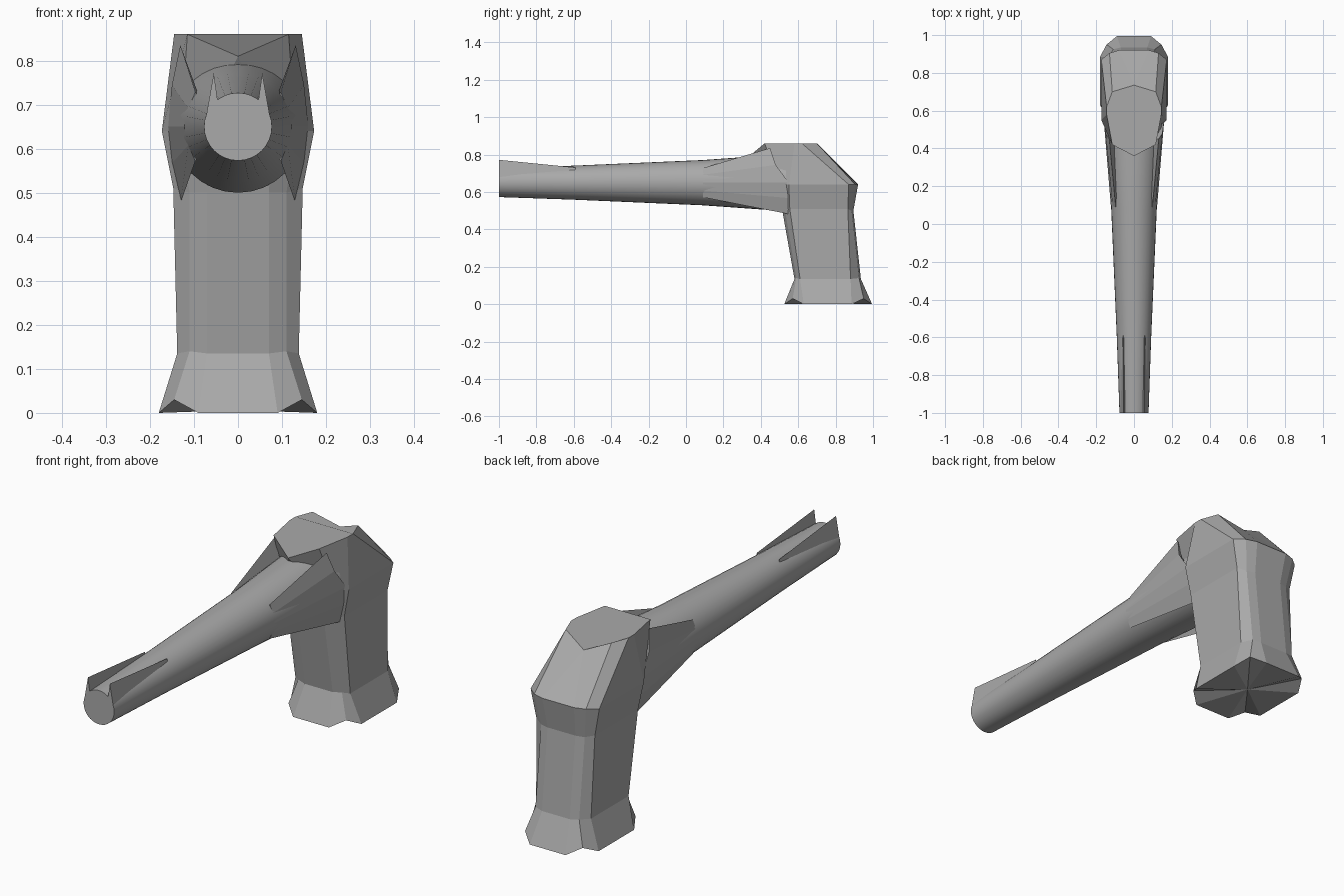
import bpy, bmesh, math

if "Cube" in bpy.data.objects:
    bpy.data.objects.remove(bpy.data.objects["Cube"])

grey = bpy.data.materials.new("mid grey")
grey.diffuse_color = (0.4, 0.4, 0.4, 1)
grey.use_nodes = True
grey.node_tree.nodes["Principled BSDF"].inputs["Base Color"].default_value = grey.diffuse_color
AXIS_Z = 0.65  # height of the tube axis


def loft(name, rings, smooth=False, fan_start=False):
    """Skin a list of equal length closed rings and cap both ends."""
    bm = bmesh.new()
    loops = [[bm.verts.new(p) for p in ring] for ring in rings]
    n = len(loops[0])
    for a, b in zip(loops, loops[1:]):
        for i in range(n):
            j = (i + 1) % n
            bm.faces.new((a[i], a[j], b[j], b[i]))
    start = bm.faces.new(loops[0][::-1])
    bm.faces.new(loops[-1])
    if fan_start:
        bmesh.ops.poke(bm, faces=[start])
    bmesh.ops.remove_doubles(bm, verts=bm.verts, dist=0.0005)
    bmesh.ops.recalc_face_normals(bm, faces=bm.faces)
    mesh = bpy.data.meshes.new(name)
    bm.to_mesh(mesh)
    bm.free()
    obj = bpy.data.objects.new(name, mesh)
    bpy.context.collection.objects.link(obj)
    mesh.materials.append(grey)
    if smooth:
        bpy.ops.object.select_all(action='DESELECT')
        obj.select_set(True)
        bpy.context.view_layer.objects.active = obj
        bpy.ops.object.shade_smooth_by_angle(angle=math.radians(30))
    return obj


# Tapered round tube
SIDES = 32
loft("tube", [[(r * math.cos(2 * math.pi * i / SIDES), y,
                AXIS_Z + r * math.sin(2 * math.pi * i / SIDES)) for i in range(SIDES)]
              for y, r in [(-1, .077), (-.6, .091), (.09, .121), (.5, .15), (.62, .15)]], True)


# Faceted handle and head: twelve-sided rings mirrored about x = 0
def handle_ring(widths, fronts, backs, heights):
    half = list(zip(widths, fronts, heights))
    half += list(zip(widths, backs, heights))[::-1]
    return half + [(-x, y, z) for x, y, z in half[::-1]]


loft("handle", [
    handle_ring((.09, .145, .18), (.525, .57, .63), (.995, .95, .885), (0, .03, 0)),
    handle_ring((.07, .11, .138), (.58, .59, .61), (.935, .925, .88), (.135, .14, .135)),
    handle_ring((.07, .11, .147), (.515, .53, .555), (.895, .885, .865), (.5, .5, .51)),
    handle_ring((.08, .13, .173), (.48, .51, .55), (.92, .905, .87), (.64, .64, .64)),
    handle_ring((0, .115, .145), (.36, .42, .58), (.735, .70, .62), (.81, .86, .86)),
], fan_start=True)

for side, label in ((-1, "left"), (1, "right")):
    # Thin sight fin tapering backwards along the tube
    loft(label + "_sight_fin", [
        [(side * x, -1, z) for x, z in ((.045, .70), (.055, .772), (.073, .67))],
        [(side * x, -.59, z) for x, z in ((.053, .715), (.056, .731), (.064, .70))],
    ])
    # Flared cheek with pointed upper and lower edges
    near = [(.097, .09, .728), (.113, .09, .692), (.122, .09, .65), (.113, .09, .608),
            (.097, .09, .572), (.085, .09, .59), (.08, .09, .65), (.085, .09, .71)]
    far = [(.131, .45, .835), (.150, .48, .745), (.160, .55, .65), (.152, .58, .565),
           (.131, .585, .475), (.10, .59, .565), (.10, .53, .65), (.10, .45, .73)]
    loft(label + "_cheek", [[(side * x, y, z) for x, y, z in ring] for ring in (near, far)])
